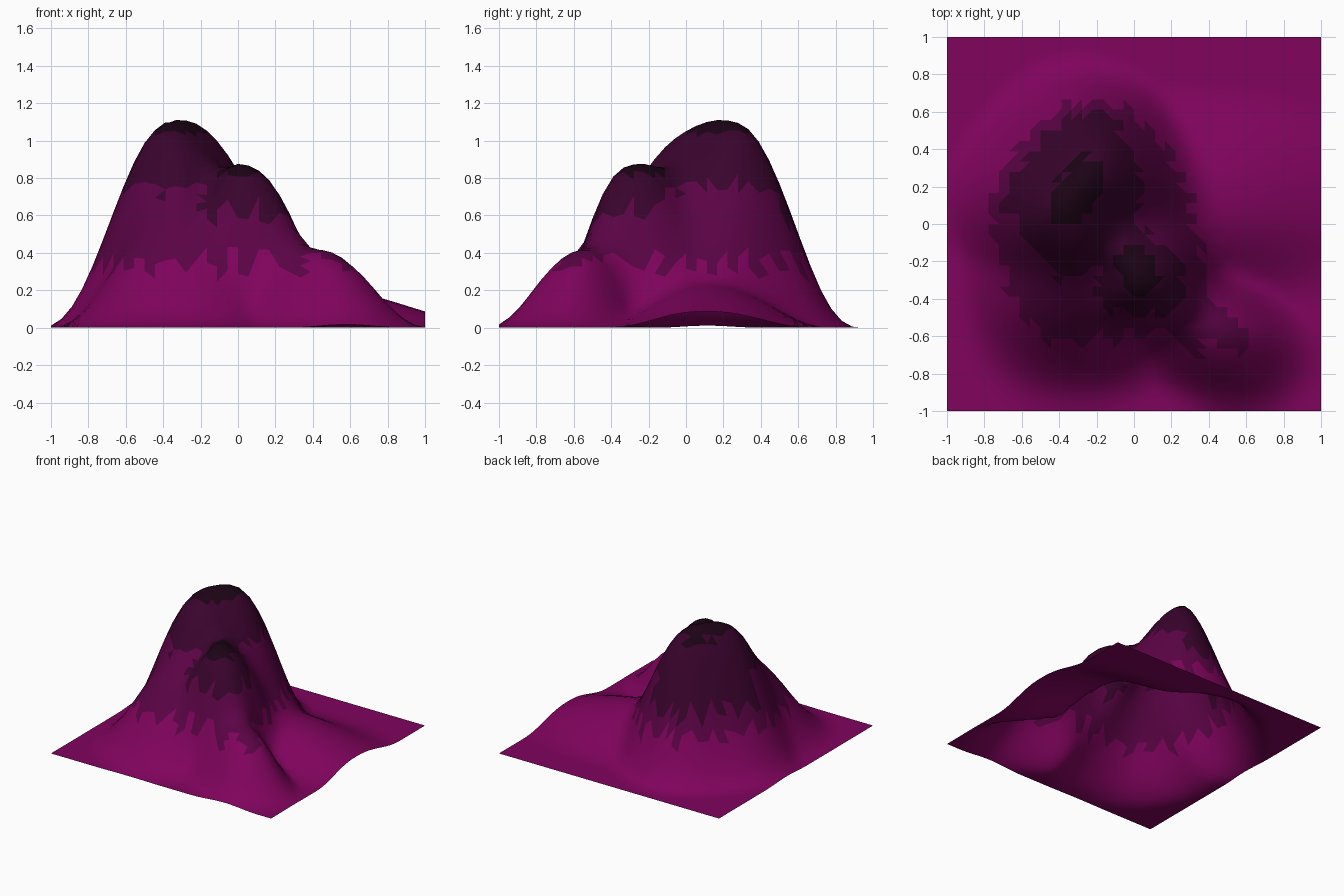
import bpy, bmesh, math

if "Cube" in bpy.data.objects:
    bpy.data.objects.remove(bpy.data.objects["Cube"])

# Hills: centre x, centre y, height, ridge angle, reach to -u, +u, -v, +v, roundness along u and v
# (u runs along the ridge, v across it)
HILLS = [
    (-0.31, 0.20, 1.11, 50, 0.74, 0.69, 1.00, 0.65, 2.8, 1.8),    # main peak, a diagonal ridge
    (-0.30, -0.20, 0.68, 0, 0.67, 0.70, 0.80, 0.50, 2.3, 2.3),    # spur down to the front left
    (0.06, -0.30, 0.83, 0, 0.46, 0.53, 0.46, 0.60, 2.3, 2.3),     # second peak
    (0.40, -0.52, 0.42, -30, 0.58, 0.65, 0.46, 0.36, 2.3, 2.3),   # shoulder to the front right
    (0.20, 0.10, 0.24, 0, 0.60, 1.28, 0.58, 0.66, 2.3, 2.3),      # low ridge to the right edge
]
SPREAD = 1.075  # softens the foot of each hill


def hill(x, y, cx, cy, h, angle, u0, u1, v0, v1, p, q):
    c, s = math.cos(math.radians(angle)), math.sin(math.radians(angle))
    u = (x - cx) * c + (y - cy) * s
    v = (y - cy) * c - (x - cx) * s
    tu = abs(u) / (u1 if u > 0 else u0) / SPREAD
    tv = abs(v) / (v1 if v > 0 else v0) / SPREAD
    return h * max(0.0, 1 - tu ** p - tv ** q) ** 3


def height(x, y):
    z = sum(hill(x, y, *p) ** 3 for p in HILLS) ** (1 / 3)
    # gully between the two peaks
    z -= 0.08 * math.exp(-((x + 0.17) / 0.1) ** 2 - ((y + 0.27) / 0.16) ** 2)
    return max(z, 0.0)


# Terrain sheet
bm = bmesh.new()
bmesh.ops.create_grid(bm, x_segments=36, y_segments=36, size=1)
for v in bm.verts:
    v.co.z = height(v.co.x, v.co.y)
bmesh.ops.triangulate(bm, faces=bm.faces[:])

# Jagged height bands, starting lower around the second peak and at the back
for f in bm.faces:
    f.smooth = True
    c = f.calc_center_median()
    bands = (0.34, 0.76, 1.04)
    if math.hypot(c.x - 0.06, c.y + 0.38) < 0.27:
        bands = (0.34, 0.60, 0.82)
    elif c.y - 0.2 > 0.8 * (c.x + 0.32) + 0.1:
        bands = (0.34, 0.52, 1.0)
    z = c.z
    if z < 0.72:
        z += 0.06 * math.sin(24 * math.atan2(c.y, c.x + 0.15))
    f.material_index = sum(z > b for b in bands)

mesh = bpy.data.meshes.new("mountain_terrain")
bm.to_mesh(mesh)
bm.free()
obj = bpy.data.objects.new("mountain_terrain", mesh)
bpy.context.collection.objects.link(obj)

# Colours from foot to summit
for name, col in [("foot", (0.215, 0.001, 0.11)), ("slope", (0.105, 0.001, 0.06)),
                  ("upper_slope", (0.042, 0.001, 0.026)), ("summit", (0.012, 0.001, 0.008))]:
    mat = bpy.data.materials.new(name)
    mat.diffuse_color = (*col, 1)
    mat.use_nodes = True
    mat.node_tree.nodes["Principled BSDF"].inputs["Base Color"].default_value = mat.diffuse_color
    mesh.materials.append(mat)
